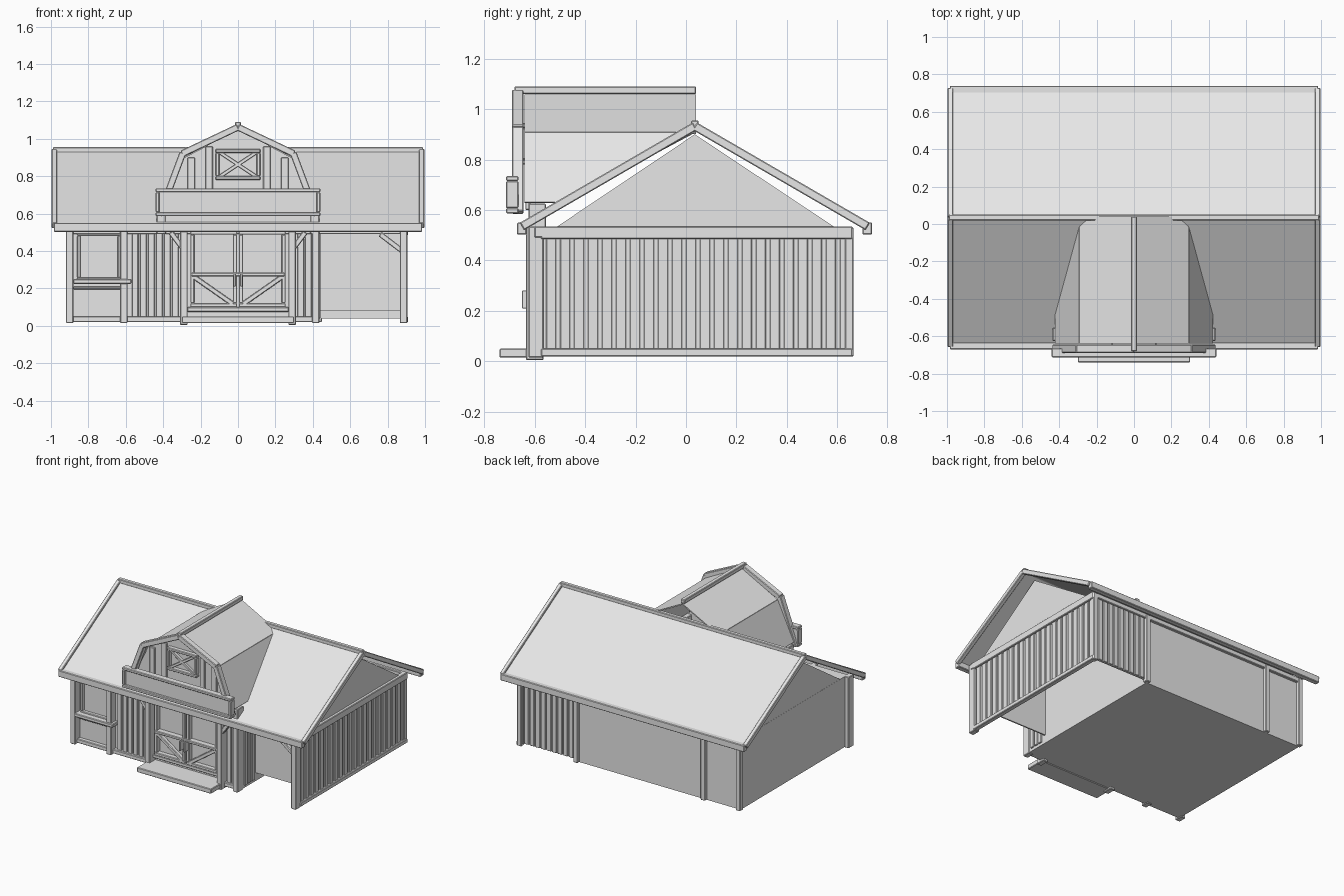
import bpy, bmesh, math
from mathutils import Vector, Matrix

grey = bpy.data.materials.new("plain_grey")
grey.diffuse_color = (0.8, 0.8, 0.8, 1)


def finish(name, bm, bevel=0.0):
    bmesh.ops.recalc_face_normals(bm, faces=bm.faces)
    me = bpy.data.meshes.new(name)
    bm.to_mesh(me)
    bm.free()
    me.materials.append(grey)
    ob = bpy.data.objects.new(name, me)
    bpy.context.collection.objects.link(ob)
    if bevel:
        m = ob.modifiers.new("Bevel", 'BEVEL')
        m.width, m.segments = bevel, 1
    return ob


def boxes(name, items, bevel=0.004):
    """Each item is x0, x1, y0, y1, z0, z1."""
    bm = bmesh.new()
    for x0, x1, y0, y1, z0, z1 in items:
        mat = (Matrix.Translation(((x0 + x1) / 2, (y0 + y1) / 2, (z0 + z1) / 2))
               @ Matrix.Diagonal((x1 - x0, y1 - y0, z1 - z0, 1)))
        bmesh.ops.create_cube(bm, size=1, matrix=mat)
    return finish(name, bm, bevel)


def beams(name, items, side, width, depth, bevel=0.004):
    """Straight bars from p to q; depth runs along the side axis."""
    bm = bmesh.new()
    s = Vector(side)
    for p, q in items:
        p, q = Vector(p), Vector(q)
        d = (q - p).normalized()
        rot = Matrix((d, s, d.cross(s))).transposed().to_4x4()
        mat = (Matrix.Translation((p + q) / 2) @ rot
               @ Matrix.Diagonal(((q - p).length, depth, width, 1)))
        bmesh.ops.create_cube(bm, size=1, matrix=mat)
    return finish(name, bm, bevel)


def sheets(name, polys, thick=0.008):
    bm = bmesh.new()
    for p in polys:
        bm.faces.new([bm.verts.new(v) for v in p])
    ob = finish(name, bm)
    m = ob.modifiers.new("Solidify", 'SOLIDIFY')
    m.thickness, m.offset = thick, 0
    return ob


def frame(x0, x1, z0, z1, y0, y1, w):
    return [(x0, x1, y0, y1, z0, z0 + w), (x0, x1, y0, y1, z1 - w, z1),
            (x0, x0 + w, y0, y1, z0 + w, z1 - w), (x1 - w, x1, y0, y1, z0 + w, z1 - w)]


X, Y = (1, 0, 0), (0, 1, 0)

# Closed main room and the open side bay
boxes("main_room", [(-0.89, 0.43, -0.57, 0.64, 0.02, 0.535)], 0)
boxes("bay_front_wall", [(0.43, 0.88, -0.41, -0.40, 0.08, 0.535)], 0)
boxes("bay_side_wall", [(0.875, 0.89, -0.57, 0.64, 0.03, 0.53)], 0)
boxes("bay_back_wall", [(0.43, 0.88, 0.63, 0.642, 0.04, 0.53)], 0)

# Vertical cladding boards
n = 21
boxes("bay_side_boards",
      [(0.885, 0.898, y - 0.02, y + 0.02, 0.04, 0.50)
       for y in (-0.535 + i * 1.165 / n for i in range(n + 1))], 0.003)
boxes("bay_back_boards",
      [(x - 0.018, x + 0.018, 0.635, 0.652, 0.04, 0.50)
       for x in (0.475 + i * 0.045 for i in range(10))], 0.003)
boxes("front_boards",
      [(x - 0.017, x + 0.017, -0.585, -0.565, 0.04, 0.50)
       for x in (-0.55, -0.507, -0.464, -0.421, -0.378, -0.335, 0.335, 0.375)], 0.003)
boxes("bay_inner_boards",
      [(0.425, 0.44, y - 0.016, y + 0.016, 0.04, 0.50)
       for y in (-0.53, -0.49, -0.45)], 0.003)

# Rails around the walls
boxes("bay_side_rails", [(0.875, 0.91, -0.575, 0.66, 0.02, 0.05),
                         (0.875, 0.91, -0.575, 0.66, 0.485, 0.535)])
boxes("front_rails", [(-0.91, 0.43, -0.60, -0.565, 0.02, 0.05),
                      (-0.91, 0.91, -0.60, -0.565, 0.49, 0.535)])
boxes("back_rail", [(-0.90, 0.90, 0.635, 0.66, 0.50, 0.535)])

# Posts
boxes("front_posts", [(x - 0.02, x + 0.02, -0.625, -0.565, 0.015, 0.535)
                      for x in (-0.90, -0.61, 0.415, 0.885)])
boxes("door_posts", [(s * 0.29 - 0.02, s * 0.29 + 0.02, -0.635, -0.565, 0.005, 0.535)
                     for s in (-1, 1)])
boxes("back_posts", [(x - 0.018, x + 0.018, 0.63, 0.665, 0.02, 0.53)
                     for x in (-0.885, -0.60, 0.43, 0.885)])
beams("post_braces", [((0.76, -0.595, 0.49), (0.885, -0.595, 0.395)),
                      ((-0.36, -0.61, 0.50), (-0.30, -0.61, 0.42)),
                      ((0.36, -0.61, 0.50), (0.30, -0.61, 0.42))], Y, 0.028, 0.03)

# Window on the left of the front
boxes("front_window", frame(-0.86, -0.625, 0.24, 0.50, -0.595, -0.565, 0.018)
      + [(-0.88, -0.57, -0.635, -0.565, 0.225, 0.25),
         (-0.88, -0.62, -0.59, -0.565, 0.195, 0.21)])

# Double door with diagonal braces, and the step in front
door = [(-0.27, 0.27, -0.60, -0.565, 0.075, 0.10), (-0.25, 0.25, -0.612, -0.565, 0.265, 0.285)]
for s in (-1, 1):
    a, b = sorted((s * 0.005, s * 0.255))
    door += frame(a, b, 0.10, 0.51, -0.605, -0.565, 0.022)
boxes("door_frames", door)
beams("door_braces", [((s * 0.24, -0.59, 0.265), (s * 0.025, -0.59, 0.115)) for s in (-1, 1)],
      Y, 0.026, 0.03)
boxes("door_handles", [(s * 0.018 - 0.006, s * 0.018 + 0.006, -0.65, -0.60, 0.21, 0.28)
                       for s in (-1, 1)], 0.002)
boxes("door_step", [(-0.30, 0.30, -0.74, -0.59, 0.015, 0.05)])

# Main roof
ry, rz, ez, fy, by = 0.035, 0.932, 0.535, -0.65, 0.72
sheets("main_roof", [[(-0.98, ry, rz), (0.98, ry, rz), (0.98, y, ez), (-0.98, y, ez)]
                     for y in (fy, by)])
beams("roof_rakes", [((s * 0.982, ry, rz), (s * 0.982, y, ez))
                     for s in (-1, 1) for y in (fy, by)], X, 0.034, 0.03)
boxes("roof_ridge", [(-0.99, 0.99, ry - 0.015, ry + 0.015, 0.925, 0.955)])
boxes("roof_eaves", [(-0.985, 0.985, -0.67, -0.632, 0.502, 0.55),
                     (-0.985, 0.985, 0.70, 0.738, 0.502, 0.55)])
sheets("end_gables", [[(x, -0.51, 0.535), (x, 0.585, 0.535), (x, ry, 0.9)]
                      for x in (-0.885, 0.885)])

# Barn-shaped dormer, open behind
sheets("dormer_upper_roof", [[(0, -0.64, 1.055), (s * 0.29, -0.64, 0.905),
                              (s * 0.29, 0.04, 0.905), (0, 0.04, 1.055)] for s in (-1, 1)])
sheets("dormer_lower_roof", [[(s * 0.29, -0.64, 0.905), (s * 0.42, -0.64, 0.63),
                              (s * 0.42, -0.485, 0.63), (s * 0.29, 0.03, 0.905)]
                             for s in (-1, 1)])
sheets("dormer_face", [[(-0.41, -0.62, 0.55), (0.41, -0.62, 0.55), (0.41, -0.62, 0.63),
                        (0.285, -0.62, 0.90), (0, -0.62, 1.05), (-0.285, -0.62, 0.90),
                        (-0.41, -0.62, 0.63)]])
boxes("dormer_ridge", [(-0.016, 0.016, -0.68, 0.04, 1.06, 1.09)])
trim = []
for s in (-1, 1):
    trim += [((s * 0.42, -0.667, 0.59), (s * 0.295, -0.667, 0.925)),
             ((s * 0.30, -0.667, 0.92), (0, -0.667, 1.062))]
beams("dormer_trim", trim, Y, 0.036, 0.045)
boxes("dormer_face_boards", [(x - 0.02, x + 0.02, -0.637, -0.62, 0.60, z)
                             for s in (-1, 1) for x, z in ((s * 0.25, 0.90), (s * 0.155, 0.96))],
      0.003)
boxes("dormer_feet", [(s * 0.41 - 0.025, s * 0.41 + 0.025, -0.625, -0.555, 0.49, 0.625)
                      for s in (-1, 1)])

# Loft window with crossed bars
boxes("loft_window", frame(-0.12, 0.12, 0.78, 0.945, -0.655, -0.62, 0.02))
beams("loft_window_cross", [((-0.11, -0.638, 0.79), (0.11, -0.638, 0.935)),
                            ((-0.11, -0.638, 0.935), (0.11, -0.638, 0.79))], Y, 0.018, 0.02, 0.002)

# Blank board over the entrance
boxes("entrance_board", [(-0.43, 0.43, -0.695, -0.67, 0.60, 0.725)], 0)
boxes("entrance_board_frame", frame(-0.44, 0.44, 0.587, 0.735, -0.713, -0.665, 0.02))
